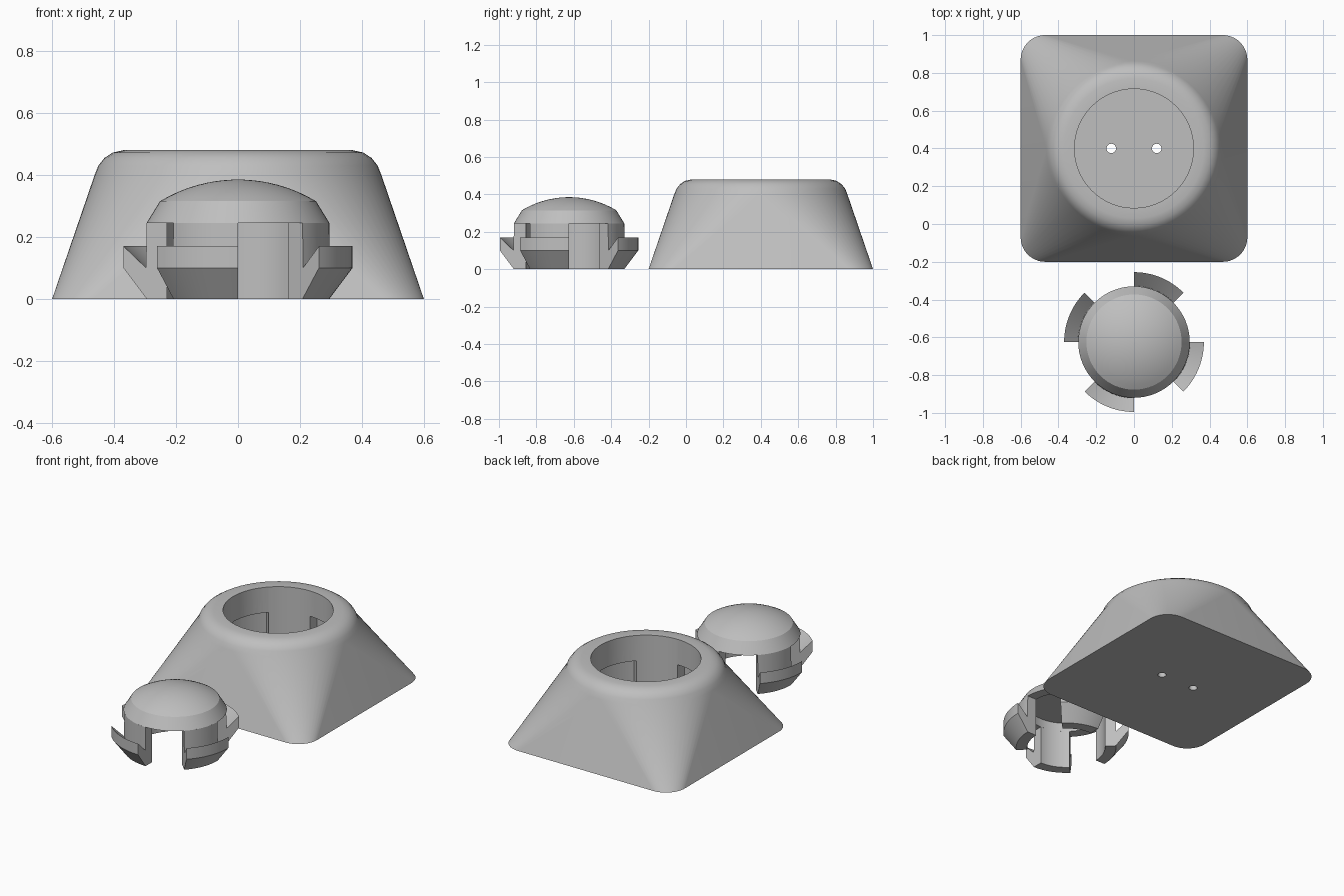
import bpy, bmesh
from math import sin, cos, pi, radians

if "Cube" in bpy.data.objects:
    bpy.data.objects.remove(bpy.data.objects["Cube"])

grey = bpy.data.materials.new("light grey plastic")
grey.diffuse_color = (0.52, 0.52, 0.52, 1)
grey.use_nodes = True
grey.node_tree.nodes["Principled BSDF"].inputs["Base Color"].default_value = grey.diffuse_color


def make(name, bm):
    bmesh.ops.remove_doubles(bm, verts=bm.verts, dist=1e-5)
    bmesh.ops.recalc_face_normals(bm, faces=bm.faces)
    me = bpy.data.meshes.new(name)
    bm.to_mesh(me)
    bm.free()
    me.materials.append(grey)
    ob = bpy.data.objects.new(name, me)
    bpy.context.collection.objects.link(ob)
    return ob


def smooth(ob, angle):
    bpy.ops.object.select_all(action='DESELECT')
    ob.select_set(True)
    bpy.context.view_layer.objects.active = ob
    bpy.ops.object.shade_smooth_by_angle(angle=radians(angle))


def cut(ob, cutter):
    cutter.hide_render = True
    mod = ob.modifiers.new("cut", 'BOOLEAN')
    mod.operation, mod.solver, mod.object = 'DIFFERENCE', 'EXACT', cutter
    bpy.context.view_layer.objects.active = ob
    bpy.ops.object.modifier_apply(modifier=mod.name)
    bpy.data.objects.remove(cutter)


def loft(bm, rings):
    """Skin closed rings of equal length and cap both ends."""
    vs = [[bm.verts.new(p) for p in ring] for ring in rings]
    n = len(vs[0])
    for a, b in zip(vs, vs[1:]):
        for i in range(n):
            j = (i + 1) % n
            bm.faces.new((a[i], a[j], b[j], b[i]))
    bm.faces.new(vs[0])
    bm.faces.new(vs[-1])


def rounded_square(half, r, z, cx=0, cy=0, steps=16):
    """Square with rounded corners; a circle when r equals half."""
    pts = []
    for q in range(4):
        for i in range(steps + 1):
            a = q * pi / 2 + i * pi / 2 / steps
            m = q * pi / 2 + pi / 4
            sx, sy = (1 if cos(m) > 0 else -1), (1 if sin(m) > 0 else -1)
            pts.append((cx + sx * (half - r) + r * cos(a), cy + sy * (half - r) + r * sin(a), z))
    return pts


def arc_block(bm, profile, start, end, cy, steps=14):
    """Sweep a closed (radius, z) profile through an arc."""
    rings = []
    for i in range(steps + 1):
        a = radians(start + (end - start) * i / steps)
        rings.append([(r * cos(a), cy + r * sin(a), z) for r, z in profile])
    loft(bm, rings)


BASE_Y, CAP_Y = 0.40, -0.625
FLOOR = 0.08

# Base: square foot blending into a round rim, with a socket
bm = bmesh.new()
rings = [rounded_square(0.60, 0.13, 0, 0, BASE_Y)]
for r, z in [(0.463, 0.40), (0.451, 0.43), (0.431, 0.455), (0.405, 0.472), (0.37, 0.48),
             (0.315, 0.48), (0.315, FLOOR)]:
    rings.append(rounded_square(r, r, z, 0, BASE_Y))
loft(bm, rings)
base = make("socket_base", bm)

# Undercut locking slots in the socket wall
for k in range(4):
    bm = bmesh.new()
    arc_block(bm, [(0.29, FLOOR + 0.001), (0.385, FLOOR + 0.001), (0.385, 0.32), (0.29, 0.32)],
              90 * k - 45, 90 * k, BASE_Y)
    cut(base, make("slot_cutter", bm))

# Two screw holes through the floor
for x in (-0.12, 0.12):
    bm = bmesh.new()
    loft(bm, [rounded_square(0.025, 0.025, z, x, BASE_Y, 6) for z in (-0.1, 0.2)])
    cut(base, make("hole_cutter", bm))
smooth(base, 30)

# Cap: domed shell, hollow underneath
bm = bmesh.new()
outer = [(0.295, 0.245), (0.252, 0.315)]
R = (0.252 ** 2 + 0.07 ** 2) / (2 * 0.07)
for i in range(1, 11):
    r = 0.252 * (1 - i / 10) + 0.0005
    outer.append((r, 0.385 - R + (R * R - r * r) ** 0.5))
profile = [(0.0005, 0.30), (0.23, 0.30), (0.23, 0.245)] + outer
loft(bm, [rounded_square(r, r, z, 0, CAP_Y) for r, z in profile])
smooth(make("domed_cap", bm), 25)

# Four legs with snap hooks
for k in range(4):
    bm = bmesh.new()
    arc_block(bm, [(0.23, 0), (0.295, 0), (0.37, 0.10), (0.37, 0.17), (0.297, 0.10),
                   (0.295, 0.245), (0.23, 0.245)], 90 * k - 45, 90 * k, CAP_Y)
    smooth(make("hook_leg_%d" % (k + 1), bm), 25)
